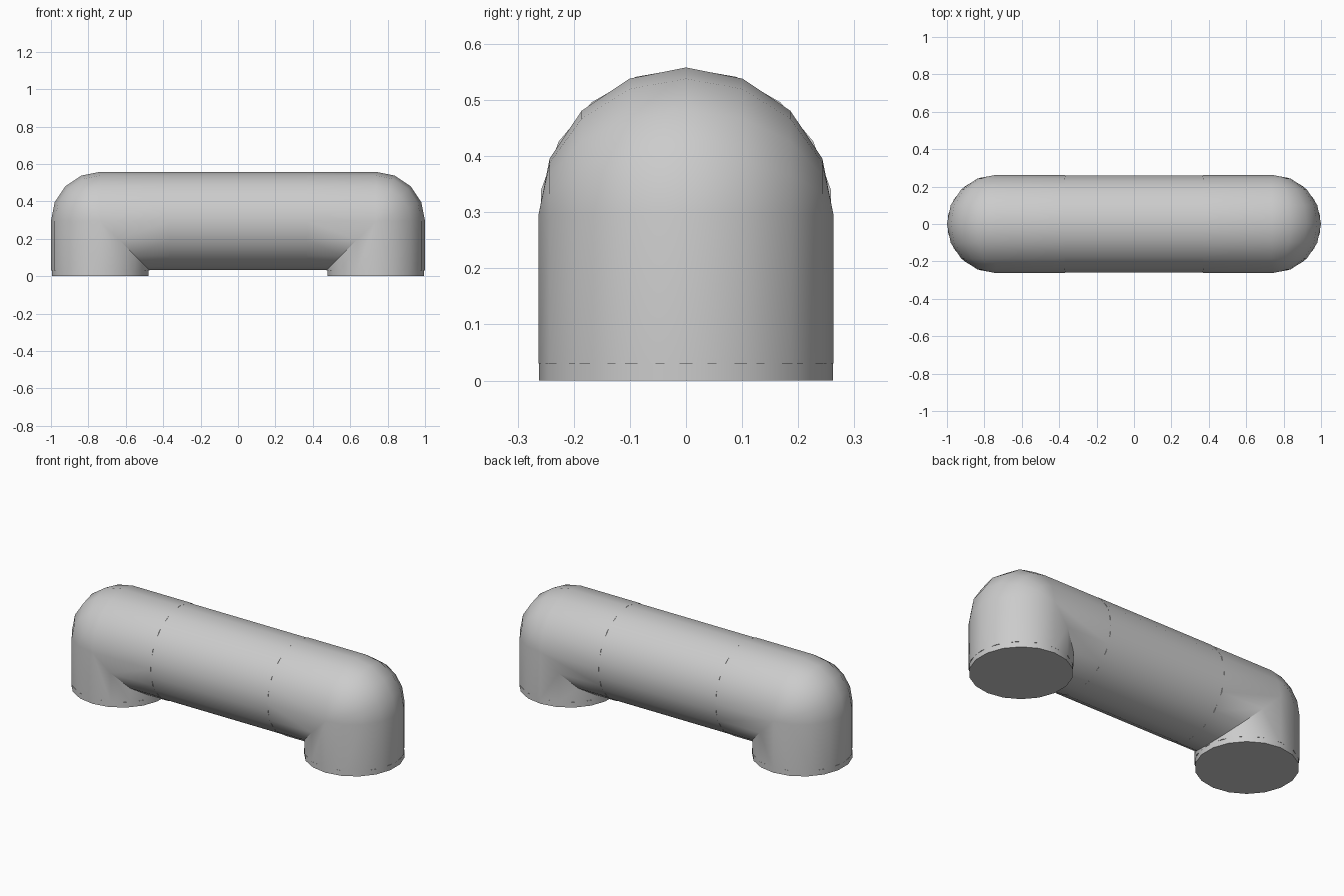
import bpy
import bmesh
from math import cos, sin, pi
from mathutils import Matrix, Vector

if "Cube" in bpy.data.objects:
    bpy.data.objects.remove(bpy.data.objects["Cube"], do_unlink=True)

RADIUS = 0.263      # pipe radius
AXIS_Z = 0.295      # height of the horizontal pipe
LEG_X = 0.737       # distance of each leg from the middle
JOINT_X = 0.37      # where the elbows meet the middle pipe
FOOT_Z = 0.03       # where the elbows meet the feet
SIDES = 16
BEND_STEPS = 4

grey = bpy.data.materials.new("pipe_grey")
grey.use_nodes = True
grey.diffuse_color = (0.6, 0.6, 0.6, 1)
grey.node_tree.nodes["Principled BSDF"].inputs["Base Color"].default_value = (0.6, 0.6, 0.6, 1)


def finish(name, bm):
    bmesh.ops.recalc_face_normals(bm, faces=bm.faces[:])
    mesh = bpy.data.meshes.new(name)
    bm.to_mesh(mesh)
    bm.free()
    mesh.materials.append(grey)
    obj = bpy.data.objects.new(name, mesh)
    bpy.context.collection.objects.link(obj)
    bpy.ops.object.select_all(action="DESELECT")
    obj.select_set(True)
    bpy.context.view_layer.objects.active = obj
    bpy.ops.object.shade_smooth_by_angle(angle=pi / 5)
    return obj


def cylinder(name, length, matrix, sides=18):
    bm = bmesh.new()
    bmesh.ops.create_cone(bm, cap_ends=True, segments=sides, radius1=RADIUS - 0.001,
                          radius2=RADIUS - 0.001, depth=length, matrix=matrix)
    return finish(name, bm)


def elbow(name, side):
    """Pipe bend: round on the outside, mitred on the inside."""
    bm = bmesh.new()
    profile = [(RADIUS * cos(2 * pi * i / SIDES), RADIUS * sin(2 * pi * i / SIDES))
               for i in range(SIDES)]
    rings = [[(JOINT_X, y, AXIS_Z + u) for y, u in profile]]
    for step in range(BEND_STEPS + 1):
        turn = pi / 2 * step / BEND_STEPS
        ring = []
        for y, u in profile:
            dx, dz = (sin(turn), cos(turn)) if u > 0 else (1, 1)
            ring.append((LEG_X + u * dx, y, AXIS_Z + u * dz))
        rings.append(ring)
    rings.append([(LEG_X + u, y, FOOT_Z) for y, u in profile])

    rows = [[bm.verts.new(Vector((side * x, y, z))) for x, y, z in ring] for ring in rings]
    for low, high in zip(rows, rows[1:]):
        for i in range(SIDES):
            j = (i + 1) % SIDES
            bm.faces.new((low[i], low[j], high[j], high[i]))
    bm.faces.new(rows[0])
    bm.faces.new(rows[-1])
    bmesh.ops.remove_doubles(bm, verts=bm.verts[:], dist=0.0005)
    return finish(name, bm)


# Middle pipe, lying along x with a corner line on top
cylinder("middle_pipe", 2 * JOINT_X,
         Matrix.Translation((0, 0, AXIS_Z)) @ Matrix.Rotation(pi / 2, 4, "Y")
         @ Matrix.Rotation(pi / 2, 4, "Z"))

# Elbows and feet
for label, side in (("left", 1), ("right", -1)):
    elbow(label + "_elbow", side)
    cylinder(label + "_foot", FOOT_Z, Matrix.Translation((side * LEG_X, 0, FOOT_Z / 2)))
